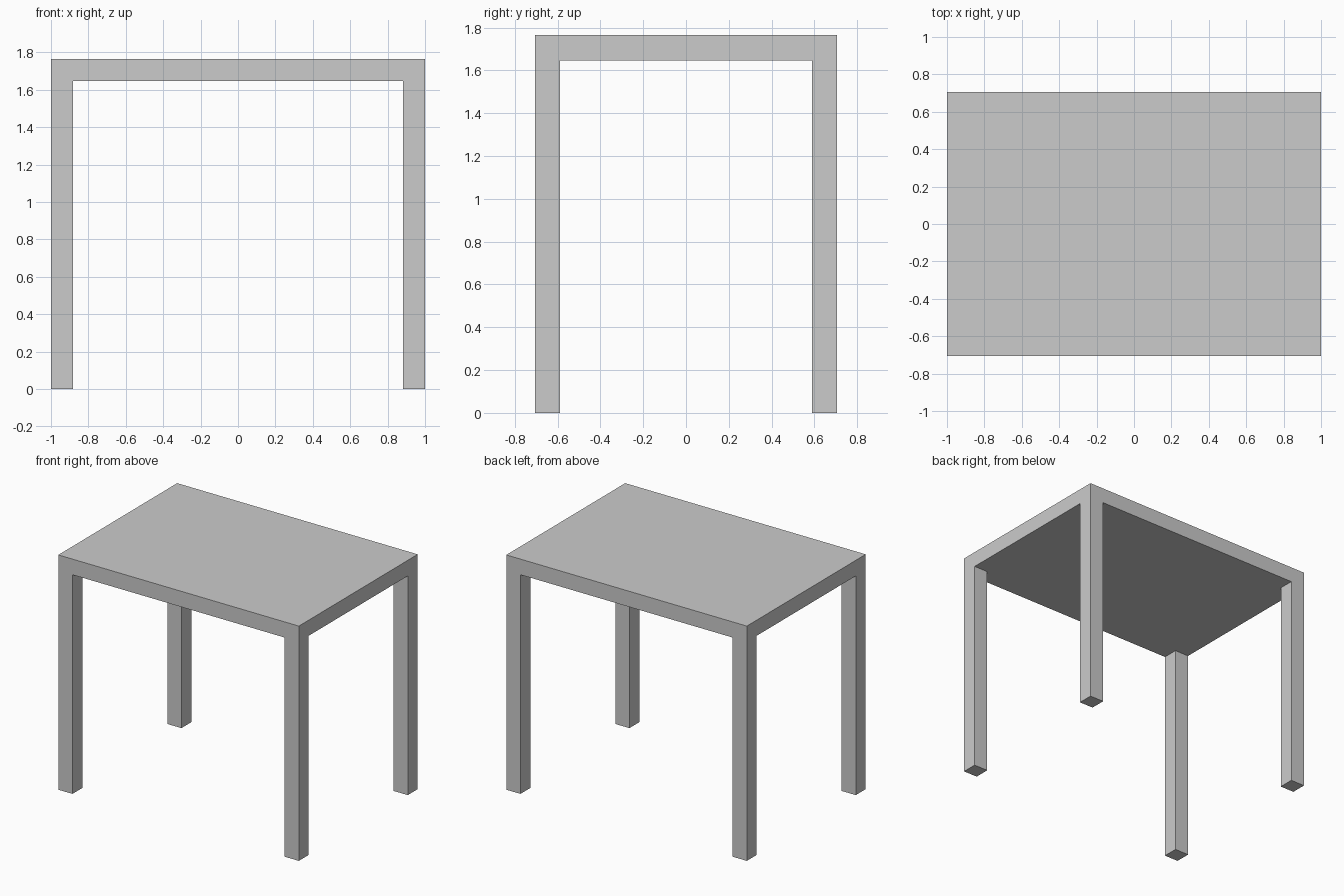
import bpy, bmesh

if "Cube" in bpy.data.objects:
    bpy.data.objects.remove(bpy.data.objects["Cube"])

U = 2 / 17                      # leg width and top thickness
HX, HY, H = 1.0, 6 * U, 15 * U  # half length, half depth, height

bm = bmesh.new()
xs = (-HX, -HX + U, HX - U, HX)
ys = (-HY, -HY + U, HY - U, HY)

# Tabletop underside: 3 x 3 cells with leg-sized corners
grid = [[bm.verts.new((x, y, H - U)) for y in ys] for x in xs]
cells = {(i, j): bm.faces.new((grid[i][j], grid[i + 1][j], grid[i + 1][j + 1], grid[i][j + 1]))
         for i in range(3) for j in range(3)}


def extrude(faces, dz):
    geom = bmesh.ops.extrude_face_region(bm, geom=faces)["geom"]
    verts = [g for g in geom if isinstance(g, bmesh.types.BMVert)]
    bmesh.ops.translate(bm, verts=verts, vec=(0, 0, dz))


# Tabletop slab, keeping the underside cells
geom = bmesh.ops.extrude_face_region(bm, geom=list(cells.values()), use_keep_orig=True)["geom"]
bmesh.ops.translate(bm, verts=[g for g in geom if isinstance(g, bmesh.types.BMVert)], vec=(0, 0, U))

# Four legs pulled down from the corner cells
for i in (0, 2):
    for j in (0, 2):
        extrude([cells[i, j]], -(H - U))

# Merge coplanar faces and tidy normals
bmesh.ops.recalc_face_normals(bm, faces=bm.faces[:])
bmesh.ops.dissolve_limit(bm, angle_limit=0.01, verts=bm.verts[:], edges=bm.edges[:])
bmesh.ops.recalc_face_normals(bm, faces=bm.faces[:])

mesh = bpy.data.meshes.new("table")
bm.to_mesh(mesh)
bm.free()
bpy.context.collection.objects.link(bpy.data.objects.new("table", mesh))
